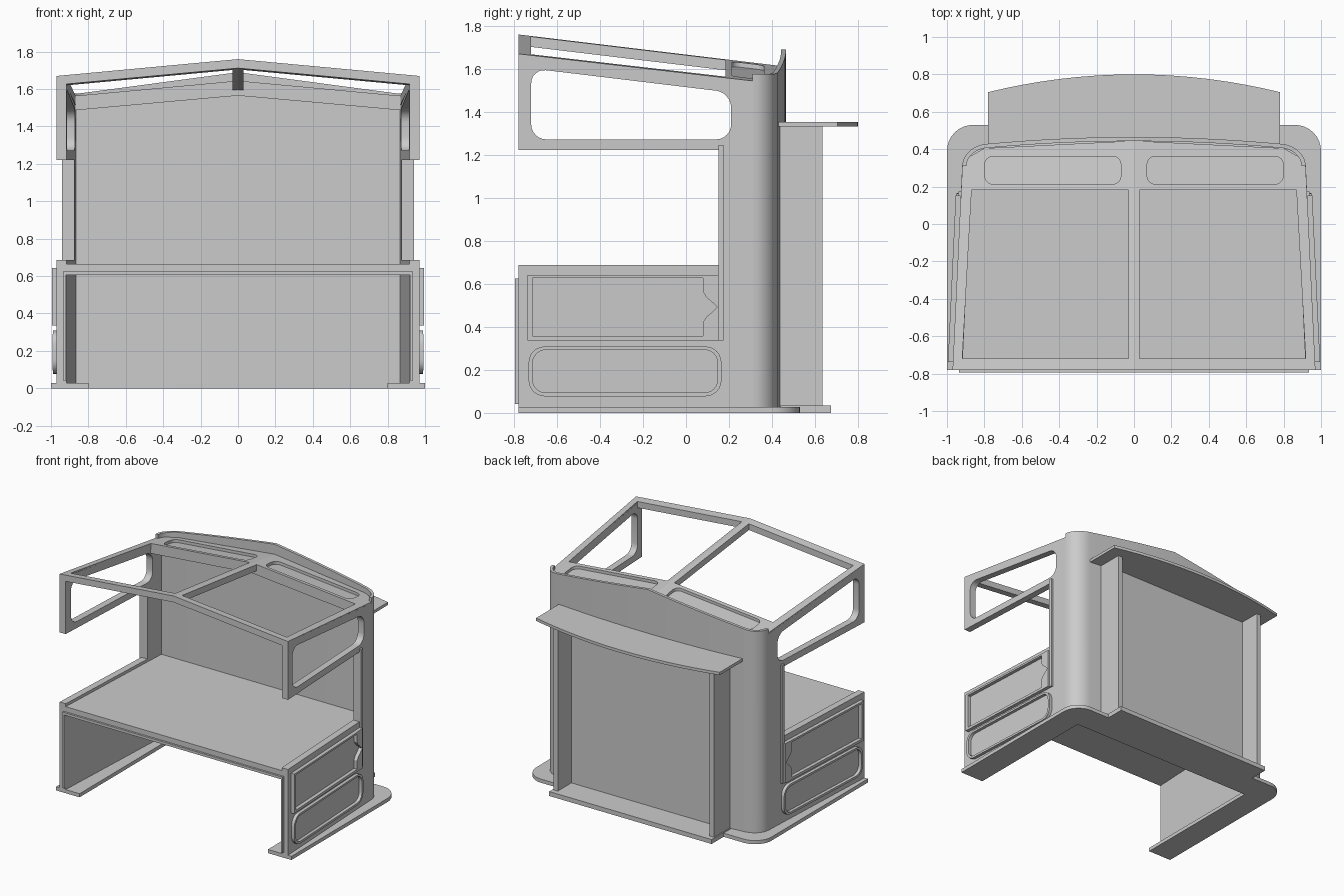
import bpy, bmesh, math
from mathutils import Vector

if "Cube" in bpy.data.objects:
    bpy.data.objects.remove(bpy.data.objects["Cube"], do_unlink=True)

grey = bpy.data.materials.new("plain_grey")
grey.use_nodes = True
grey.diffuse_color = (0.6, 0.6, 0.6, 1)
grey.node_tree.nodes["Principled BSDF"].inputs["Base Color"].default_value = (0.6, 0.6, 0.6, 1)


def slab(name, loops, lo, hi, place):
    """Fill an outline with holes, give it thickness lo..hi, then map (u, v, w) to space."""
    bm = bmesh.new()
    rim = []
    for loop in loops:
        vs = [bm.verts.new((u, v, 0)) for u, v in loop]
        rim += [bm.edges.new((vs[i - 1], vs[i])) for i in range(len(vs))]
    low = list(bm.verts)
    bmesh.ops.triangle_fill(bm, edges=rim, use_beauty=True, normal=(0, 0, 1))
    faces = list(bm.faces)
    high = {v: bm.verts.new(v.co) for v in low}
    for f in faces:
        bm.faces.new([high[v] for v in reversed(f.verts)])
    for e in rim:
        a, b = e.verts
        bm.faces.new((a, b, high[b], high[a]))
    for v in low:
        u, w = v.co.x, v.co.y
        high[v].co = place(u, w, hi)
        v.co = place(u, w, lo)
    bmesh.ops.recalc_face_normals(bm, faces=bm.faces)
    mesh = bpy.data.meshes.new(name)
    bm.to_mesh(mesh)
    bm.free()
    mesh.materials.append(grey)
    ob = bpy.data.objects.new(name, mesh)
    bpy.context.collection.objects.link(ob)
    bpy.ops.object.select_all(action='DESELECT')
    ob.select_set(True)
    bpy.context.view_layer.objects.active = ob
    bpy.ops.object.shade_smooth_by_angle(angle=math.radians(30))


def rounded(points, r, n=6):
    """Round every corner of a polygon."""
    out = []
    for i, p in enumerate(points):
        p = Vector(p)
        a = (Vector(points[i - 1]) - p).normalized() * r
        b = (Vector(points[(i + 1) % len(points)]) - p).normalized() * r
        for k in range(n + 1):
            t = math.pi / 2 * k / n
            q = p + a * (1 - math.sin(t)) + b * (1 - math.cos(t))
            out.append((q.x, q.y))
    return out


def rect(u0, v0, u1, v1):
    return [(u0, v0), (u1, v0), (u1, v1), (u0, v1)]


def flat(u, v, w):
    return (u, v, w)


def roof(x, y):
    return 1.76 - 0.12 * (y + 0.78) - 0.09 * abs(x) / 0.97


def side_x(y):
    return 0.97 - 0.047 * (y + 0.78)


def wall_path(off):
    """Plan of the bowed back wall with rounded corners, moved inward by off."""
    half = [(0.77 * i / 10, 0.465 - off - 0.035 * (i / 10) ** 2) for i in range(11)]
    for k in range(1, 9):
        t = math.pi / 2 * k / 8
        half.append((0.77 + (0.148 - off) * math.sin(t), 0.31 + (0.12 - off) * math.cos(t)))
    return [(-x, y) for x, y in reversed(half[1:])] + half


def both(points):
    """Mirror a half outline that starts and ends on the centre line."""
    return points + [(-x, y) for x, y in reversed(points) if x > 0]


WALL_Y = 0.31     # inner face of the thick back wall
HEADER_Y = 0.183  # front face of the roof header

# Base plate and back ledge
corner = [(0.86 + 0.14 * math.cos(t), 0.39 + 0.14 * math.sin(t))
          for t in [math.pi / 2 * k / 8 for k in range(9)]]
slab("base_plate", [both([(0, WALL_Y), (0.8, WALL_Y), (0.8, -0.78), (1, -0.78)]
                         + corner + [(0, 0.53)])], 0, 0.028, flat)
slab("back_ledge", [rect(-0.69, 0.44, 0.69, 0.675)], 0, 0.034, flat)

# Back wall: outer skin rising to a gabled parapet, thick core ending under the roof
slab("back_wall", [wall_path(0) + wall_path(0.022)[::-1]], 0, 1,
     lambda x, y, w: (x, y, 1.69 - 0.115 * min(abs(x) / 0.86, 1) if w else 0.02))
slab("wall_core", [wall_path(0.021) + [(0.88, WALL_Y - 0.001), (0, WALL_Y - 0.001),
                                       (-0.88, WALL_Y - 0.001)]], 0, 1,
     lambda x, y, w: (x, y, roof(x, y) - 0.03 if w else 0.02))
slab("back_panel", [rect(-0.66, 0.43, 0.66, 0.47)], 0.02, 1.34, flat)

# Counter top and front trim
slab("counter", [both([(0, -0.78), (0.93, -0.78), (0.88, 0.32), (0, 0.32)])], 0.605, 0.665, flat)
slab("front_trim", [both([(0, 0.605), (0.92, 0.605), (0.92, 0.042), (0.935, 0.042),
                          (0.935, 0.625), (0, 0.625)])],
     -0.795, -0.775, lambda x, z, w: (x, w, z))

# Rear serving shelf with a bowed edge
bow = [(0.78 * i / 8, 0.8 - 0.095 * (i / 8) ** 2) for i in range(8, -1, -1)]
slab("rear_shelf", [both([(0, 0.445), (0.78, 0.42)] + bow)], 1.332, 1.354, flat)

for s, tag in ((1, "left"), (-1, "right")):
    def out(y, z, w):
        return (s * (side_x(y) + w), y, z)

    def on_roof(x, y, w):
        return (s * x, y, roof(x, y) + w)

    # Side wall with the serving gap and the upper window
    outline = [(-0.78, 0.02), (0.312, 0.02), (0.312, 1.535), (-0.78, 1.665), (-0.78, 1.222),
               (0.155, 1.222), (0.155, 0.687), (-0.78, 0.687)]
    window = rounded([(-0.72, 1.272), (0.21, 1.272), (0.21, 1.49), (-0.72, 1.602)], 0.07)
    slab(tag + "_side_wall", [outline, window], -0.052, 0, out)

    # Raised trims: notched panel frame, rounded frame and the post strip
    notch = [(-0.715, 0.357), (0.08, 0.357), (0.08, 0.422), (0.095, 0.447), (0.125, 0.472),
             (0.145, 0.492), (0.125, 0.512), (0.095, 0.537), (0.08, 0.562), (0.08, 0.627),
             (-0.715, 0.627)]
    slab(tag + "_panel_frame", [rect(-0.738, 0.337, 0.152, 0.642), notch], -0.005, 0.027, out)
    slab(tag + "_lower_frame", [rounded(rect(-0.732, 0.077, 0.165, 0.309), 0.075),
                                rounded(rect(-0.713, 0.094, 0.147, 0.293), 0.06)],
         -0.005, 0.024, out)
    slab(tag + "_post_strip", [rect(0.15, 0.337, 0.174, 1.247)], -0.052, 0.014, out)

    # Roof frame half: front beam, side rail, ridge beam and rear panel with a slot
    edge = [(0, -0.78), (0.97, -0.78), (0.918, 0.31), (0.88, 0.36), (0.8, 0.405), (0, 0.445)]
    opening = [(0.03, -0.72), (0.918, -0.72), (0.868, HEADER_Y), (0.03, HEADER_Y)]
    recess = rounded(rect(0.07, 0.213, 0.798, 0.362), 0.045)
    slab(tag + "_roof_frame", [edge, opening, recess], -0.048, 0, on_roof)

    # Header below the rear panel, level underneath, closing the slot from below
    slab(tag + "_roof_header", [[(0, HEADER_Y), (0.88, HEADER_Y), (0.87, 0.37), (0, 0.38)]], 0, 1,
         lambda x, y, w: (s * x, y, roof(x, y) - 0.022 if w else 1.565 - 0.09 * x))

    # Upright fin carrying the rear shelf
    slab(tag + "_shelf_fin", [rect(0.645, 0.41, 0.682, 0.635)], 0.02, 1.34,
         lambda x, y, w: (s * x, y, w))
